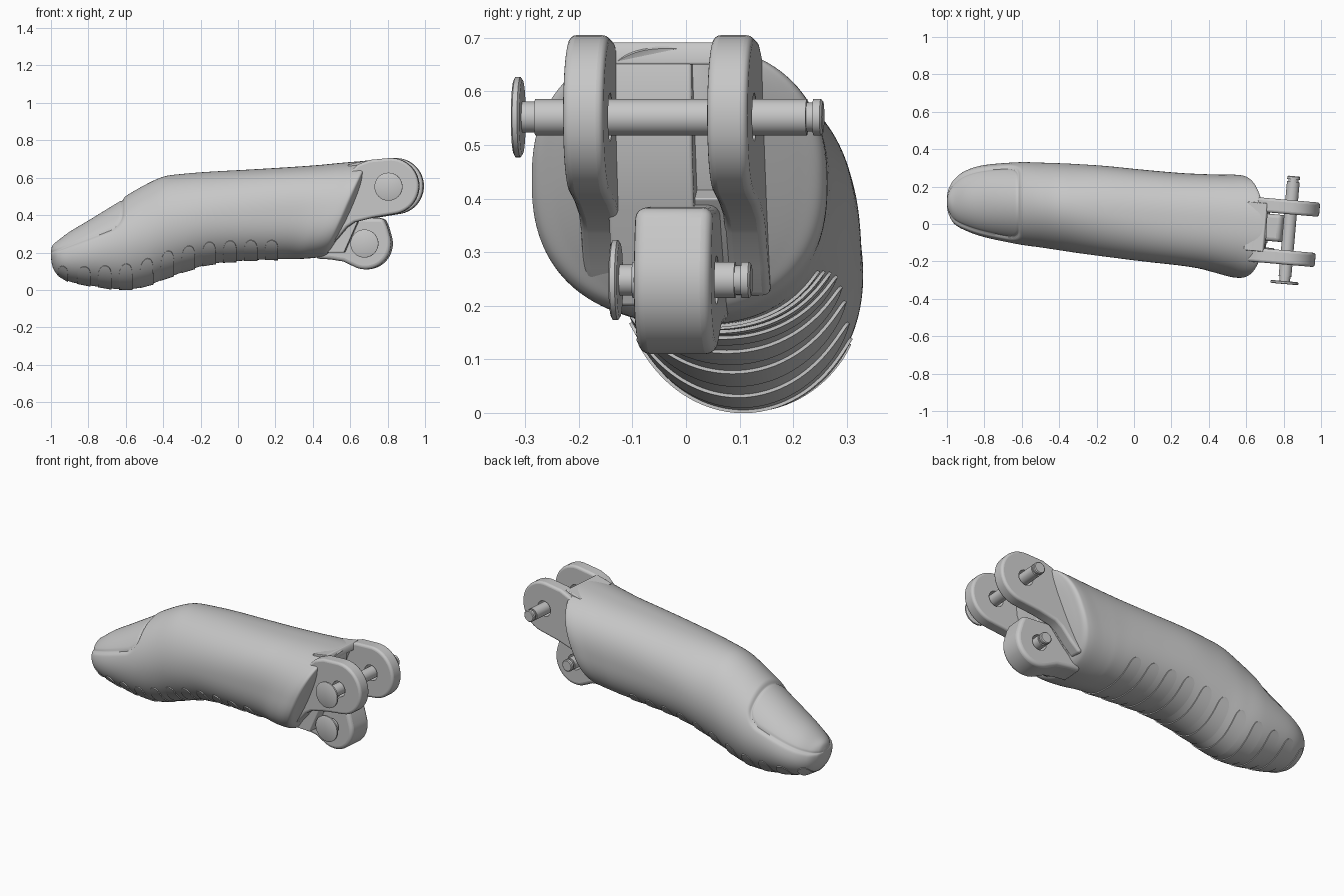
import bpy, bmesh, math
from mathutils import Vector, Matrix

cube = bpy.data.objects.get("Cube")
if cube:
    bpy.data.objects.remove(cube)

grey = bpy.data.materials.new("matte grey")
grey.use_nodes = True
grey.diffuse_color = (0.57, 0.57, 0.57, 1)
grey.node_tree.nodes["Principled BSDF"].inputs["Base Color"].default_value = (0.57, 0.57, 0.57, 1)


def finish(bm, name, angle=40):
    bmesh.ops.recalc_face_normals(bm, faces=bm.faces)
    mesh = bpy.data.meshes.new(name)
    bm.to_mesh(mesh)
    bm.free()
    mesh.materials.append(grey)
    obj = bpy.data.objects.new(name, mesh)
    bpy.context.collection.objects.link(obj)
    smooth(obj, angle)
    return obj


def smooth(obj, angle=40):
    bpy.ops.object.select_all(action='DESELECT')
    obj.select_set(True)
    bpy.context.view_layer.objects.active = obj
    bpy.ops.object.shade_smooth_by_angle(angle=math.radians(angle))


def skin(bm, rings):
    rows = [[bm.verts.new(p) for p in ring] for ring in rings]
    n = len(rows[0])
    for a, b in zip(rows, rows[1:]):
        for i in range(n):
            j = (i + 1) % n
            bm.faces.new((a[i], a[j], b[j], b[i]))
    bm.faces.new(rows[0])
    bm.faces.new(rows[-1])


# Finger stations: x, bottom z, top z, low y, high y
STATIONS = [
    (-1, .17, .22, .09, .15), (-.99, .12, .25, .05, .19), (-.96, .075, .275, .0, .24),
    (-.9, .045, .32, -.035, .285), (-.8, .025, .38, -.07, .315), (-.62, .003, .49, -.108, .33),
    (-.5, .018, .56, -.125, .328), (-.4, .057, .605, -.14, .325), (-.3, .093, .62, -.155, .32),
    (-.15, .138, .632, -.175, .31), (.05, .158, .643, -.2, .29), (.25, .165, .655, -.222, .273),
    (.42, .165, .667, -.241, .267), (.55, .167, .68, -.264, .264), (.64, .175, .688, -.286, .263),
    (.672, .188, .69, -.282, .252), (.685, .215, .688, -.245, .21), (.7, .27, .68, -.2, .13)]


def smoothstep(a, b, v):
    t = min(1, max(0, (v - a) / (b - a)))
    return t * t * (3 - 2 * t)


def station(u):
    i = min(int(u), len(STATIONS) - 2)
    t = u - i
    p = [STATIONS[min(max(i + k, 0), len(STATIONS) - 1)] for k in (-1, 0, 1, 2)]
    return [b + .5 * t * (c - a + t * (2 * a - 5 * b + 4 * c - d + t * (3 * (b - c) + d - a)))
            for a, b, c, d in zip(*p)]


def surface(u, ang, lift=0):
    x, zb, zt, yl, yh = station(u)
    c, s = math.cos(ang), math.sin(ang)
    # rounder at the tip, squarer at the hinge
    power = 2 / (1.98 + .4 * smoothstep(-.5, .4, x))
    y = (yl + yh) / 2 + (yh - yl) / 2 * math.copysign(abs(c) ** power, c)
    z = (zb + zt) / 2 + (zt - zb) / 2 * math.copysign(abs(s) ** power, s)
    # the hinge end leans back towards the bottom
    x += .42 * (z - .66) * smoothstep(.2, .62, x)
    return Vector((x, y + lift * c, z + lift * s))


def station_at(x):
    lo, hi = 0, len(STATIONS) - 1
    for _ in range(30):
        mid = (lo + hi) / 2
        lo, hi = (mid, hi) if station(mid)[0] < x else (lo, mid)
    return lo


def nail_step(p):
    # sunken nail bed with a narrow groove round it
    side = p.z - (.2 + .38 * (p.x + 1))
    back = -.615 - p.x
    r = .07
    if side < r and back < r:
        d = r - math.hypot(r - side, r - back)
    else:
        d = min(side, back)
    return -.009 * smoothstep(-.006, .006, d) - .007 * math.exp(-(d / .009) ** 2)


# Finger body, with extra rows around the nail
SIDES = 144
stops = [i * .05 for i in range(80)] + [4 + i * .02 for i in range(60)]
stops += [5.2 + i * .12 for i in range(98)] + [len(STATIONS) - 1]
rings = []
for u in stops:
    ring = []
    for k in range(SIDES):
        ang = math.tau * k / SIDES
        ring.append(surface(u, ang, nail_step(surface(u, ang))))
    rings.append(ring)
bm = bmesh.new()
skin(bm, rings)
finish(bm, "finger_body", 50)

# Grip ridges wrapping the underside: thin round-ended wedges, thick edge to the hinge
bm = bmesh.new()
for k in range(11):
    x0 = -.935 + .1115 * k
    spread = math.radians(65 - .7 * k)
    half = .036 if k else .025
    loops = []
    for i in range(49):
        t = -1 + 2 * i / 48
        t = math.copysign(1 - (1 - abs(t)) ** 1.6, t)
        w = half * max(.03, 1 - abs(t) ** 10) ** .5
        ang = -math.pi / 2 + t * spread
        back, front = station_at(x0 + w), station_at(x0 - w)
        loops.append([surface(front, ang, -.01), surface(front, ang, .003),
                      surface(back, ang, .006), surface(back, ang, -.01)])
    skin(bm, loops)
finish(bm, "grip_ridges", 30)

# Hinge parts share one slightly turned frame
PIVOT = Vector((.83, 0, 0))
TURN = Matrix.Translation(PIVOT) @ Matrix.Rotation(math.radians(-5), 4, 'Z') @ Matrix.Translation(-PIVOT)


def arc(cx, cz, r, a0, a1, n=24):
    angles = [math.radians(a0 + (a1 - a0) * i / n) for i in range(n + 1)]
    return [(cx + r * math.cos(a), cz + r * math.sin(a)) for a in angles]


def lathe(name, cx, cz, profile, n=40):
    bm = bmesh.new()
    skin(bm, [[TURN @ Vector((cx + r * math.cos(math.tau * k / n), y, cz + r * math.sin(math.tau * k / n)))
               for k in range(n)] for y, r in profile])
    return finish(bm, name, 30)


def plate(name, outline, y0, y1, bevel, hole=None):
    bm = bmesh.new()
    skin(bm, [[TURN @ Vector((x, y, z)) for x, z in outline] for y in (y0, y1)])
    obj = finish(bm, name)
    mod = obj.modifiers.new("rounded edges", 'BEVEL')
    mod.width, mod.segments, mod.limit_method = bevel, 4, 'ANGLE'
    mod.angle_limit = math.radians(40)
    bpy.ops.object.modifier_apply(modifier=mod.name)
    if hole:
        cutter = lathe("hole_cutter", *hole, [(y0 - .1, .045), (y1 + .1, .045)])
        cutter.hide_render = True
        bpy.context.view_layer.objects.active = obj
        mod = obj.modifiers.new("pin hole", 'BOOLEAN')
        mod.operation, mod.object, mod.solver = 'DIFFERENCE', cutter, 'EXACT'
        bpy.ops.object.modifier_apply(modifier=mod.name)
        bpy.data.objects.remove(cutter)
    smooth(obj)


# Upper fork lugs
UPPER, LOWER = (.832, .552), (.688, .248)
lug = arc(.835, .555, .15, -80, 95) + [(.72, .695), (.66, .672), (.58, .6), (.5, .5), (.44, .24), (.49, .215),
                                       (.545, .27), (.6, .335), (.64, .362), (.74, .387)]
for name, y in (("right_lug", -.18), ("left_lug", .09)):
    plate(name, lug, y - .038, y + .038, .014, UPPER)

# Web between the lugs, the bridge over its side pocket, and the lower knuckle
plate("centre_web", [(.45, .2), (.58, .2), (.66, .38), (.7, .5), (.71, .67), (.7, .692), (.64, .68), (.5, .6)],
      -.16, .0, .006)
plate("top_bridge", [(.6, .65), (.71, .65), (.71, .68), (.7, .692), (.64, .68), (.6, .67)],
      -.16, .1, .004)
plate("lower_gusset", [(.42, .22), (.49, .22), (.54, .272), (.595, .338), (.64, .4), (.5, .45)],
      -.17, .09, .004)
knuckle = [(.42, .168), (.5, .163), (.57, .152)] + arc(*LOWER, .138, -112, 15)
plate("lower_knuckle", knuckle + [(.805, .34), (.785, .383), (.66, .385), (.5, .4)], -.1, .045, .02, LOWER)


# Hinge pins with a flat head and a grooved end
def pin(name, centre, head, end, r):
    lathe(name, *centre, [
        (head, r - .006), (head + .003, r), (head + .012, r), (head + .016, r - .006),
        (head + .016, .029), (head + .04, .029), (head + .04, .034), (end - .03, .034),
        (end - .03, .027), (end - .018, .027), (end - .018, .034), (end - .004, .034), (end, .029)])


pin("upper_pin", UPPER, -.322, .257, .075)
pin("lower_pin", LOWER, -.152, .11, .075)
